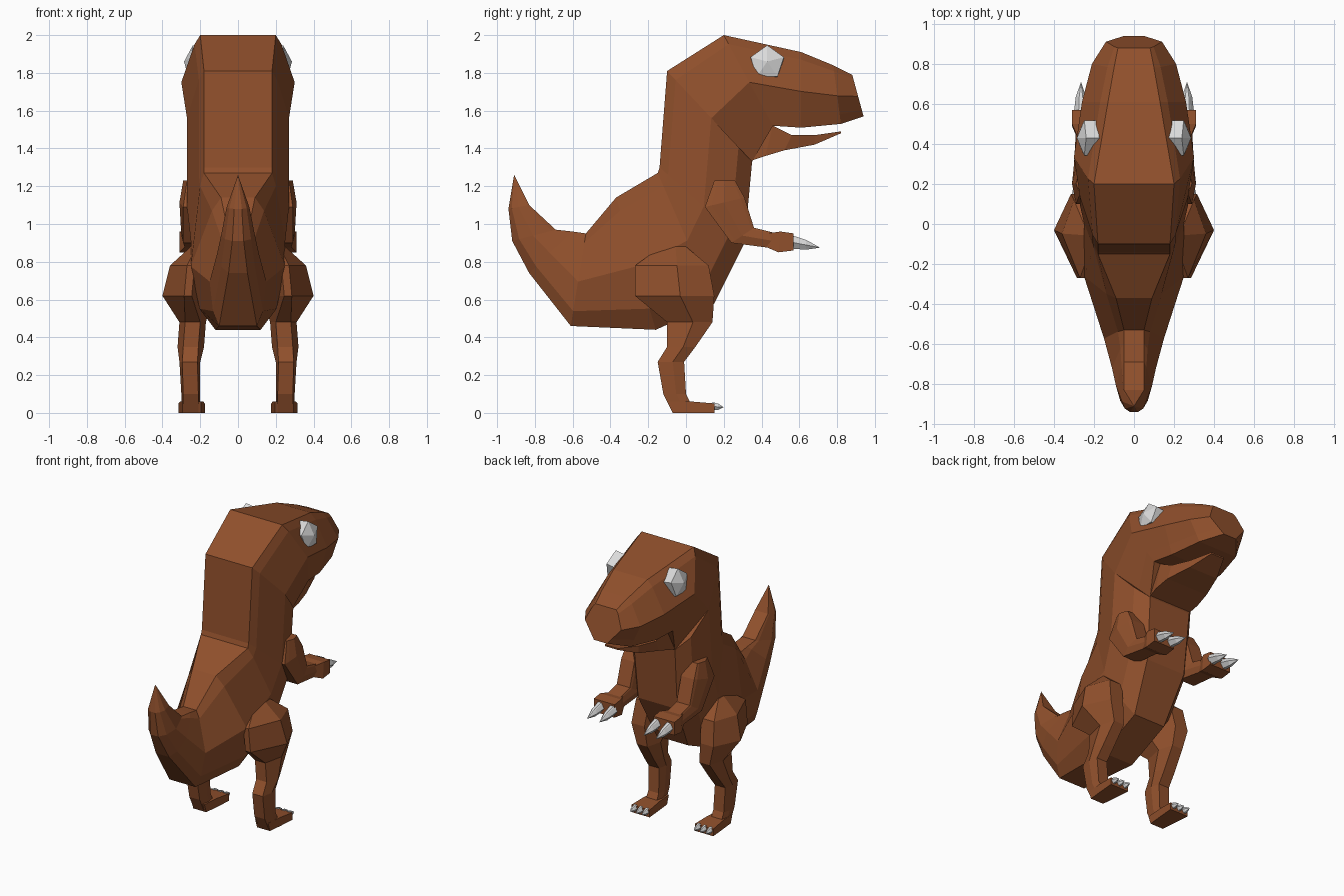
import bpy
import bmesh
from math import pi
from mathutils import Matrix, Vector

old_cube = bpy.data.objects.get("Cube")
if old_cube:
    bpy.data.objects.remove(old_cube, do_unlink=True)


def make_material(name, red, green, blue):
    material = bpy.data.materials.new(name)
    material.use_nodes = True
    color = (red, green, blue, 1)
    material.diffuse_color = color
    material.node_tree.nodes["Principled BSDF"].inputs["Base Color"].default_value = color
    return material


brown_skin = make_material("brown skin", 0.28, 0.08, 0.025)
pale_bone = make_material("pale bone", 0.7, 0.7, 0.7)


def finish_object(name, bm, material, mirrored):
    """Turn a bmesh into a flat shaded object, mirrored over x if wanted."""
    bmesh.ops.remove_doubles(bm, verts=bm.verts, dist=0.0001)
    bmesh.ops.recalc_face_normals(bm, faces=bm.faces)
    mesh = bpy.data.meshes.new(name)
    bm.to_mesh(mesh)
    bm.free()
    mesh.materials.append(material)
    part = bpy.data.objects.new(name, mesh)
    bpy.context.collection.objects.link(part)
    if mirrored:
        part.modifiers.new("Mirror", "MIRROR").use_mirror_merge = False
    return part


def skin_rings(name, rings, material, mirrored=False):
    """Bridge a row of equal sized point rings and cap both ends."""
    bm = bmesh.new()
    loops = [[bm.verts.new(point) for point in ring] for ring in rings]
    for lower, upper in zip(loops, loops[1:]):
        for i in range(len(lower)):
            bm.faces.new((lower[i - 1], lower[i], upper[i], upper[i - 1]))
    bm.faces.new(loops[0])
    bm.faces.new(loops[-1])
    return finish_object(name, bm, material, mirrored)


def profile_ring(section, center_x, fullness):
    """Ring between an upper and a lower y z point.

    One half width gives a box, three give the top, middle and bottom
    of a rounder shape, whose corners in between follow by rule.
    """
    upper, lower, widths = Vector(section[:2]), Vector(section[2:4]), section[4:]
    if len(widths) == 1:
        side = [(widths[0], upper), (widths[0], lower)]
    else:
        top, middle, bottom = widths
        shoulder = top + (middle - top) * 0.3
        chamfer = bottom + (middle - bottom) * fullness
        side = [
            (top, upper),
            (shoulder, upper.lerp(lower, 0.1)),
            (middle, upper.lerp(lower, 0.52)),
            (chamfer, upper.lerp(lower, 0.84)),
            (bottom, lower),
        ]
    ring = [(center_x + width, *point) for width, point in side]
    ring += [(center_x - width, *point) for width, point in reversed(side)]
    return ring


def loft(name, sections, material, center_x=0, fullness=0.33, mirrored=False):
    rings = [profile_ring(section, center_x, fullness) for section in sections]
    return skin_rings(name, rings, material, mirrored)


def claw(name, x, start, end, width):
    """A pair of pointed claws that taper from start to end."""
    sections = []
    for step in (0, 0.5, 1):
        y, z = Vector(start).lerp(Vector(end), step)
        size = width * (1 - step * step)
        sections.append((y, z + size, y, z - size, size / 3, size, size / 3))
    loft(name, sections, pale_bone, center_x=x, mirrored=True)


# Tail, torso and neck: upper y z, lower y z, then half widths
body_sections = [
    (-0.91, 1.26, -0.91, 1.26, 0, 0, 0),
    (-0.83, 1.1, -0.94, 1.08, 0.05, 0.06, 0.02),
    (-0.69, 0.97, -0.92, 0.91, 0.05, 0.09, 0.03),
    (-0.6, 0.96, -0.83, 0.74, 0.05, 0.11, 0.05),
    (-0.53, 0.95, -0.61, 0.46, 0.05, 0.15, 0.1),
    (-0.37, 1.14, -0.16, 0.44, 0.09, 0.25, 0.12),
    (-0.15, 1.27, 0.15, 0.58, 0.18, 0.25, 0.12),
    (-0.14, 1.3, 0.31, 0.9, 0.18, 0.27, 0.15),
    (-0.1, 1.81, 0.35, 1.33, 0.18, 0.27, 0.16),
]
loft("body", body_sections, brown_skin, fullness=0.65)

# Upper head with the snout, starting from the end of the neck
head_sections = [
    body_sections[-1],
    (0.2, 2, 0.46, 1.52, 0.2, 0.3, 0.22),
    (0.61, 1.91, 0.61, 1.51, 0.13, 0.26, 0.2),
    (0.78, 1.84, 0.82, 1.53, 0.1, 0.21, 0.15),
    (0.88, 1.79, 0.94, 1.57, 0.08, 0.14, 0.05),
]
loft("head", head_sections, brown_skin)

# Lower jaw
jaw_sections = [
    (0.3, 1.5, 0.33, 1.33, 0.16),
    (0.46, 1.52, 0.42, 1.36, 0.17),
    (0.56, 1.47, 0.52, 1.39, 0.16),
    (0.68, 1.47, 0.68, 1.42, 0.11),
    (0.82, 1.49, 0.82, 1.48, 0.05),
]
loft("lower_jaw", jaw_sections, brown_skin)

# Legs: height, back y, front y, inner x, outer x
leg_sections = [
    (0.88, -0.13, 0, 0.15, 0.25),
    (0.78, -0.27, 0.12, 0.14, 0.36),
    (0.62, -0.27, 0.15, 0.13, 0.4),
    (0.48, -0.1, 0.14, 0.17, 0.31),
    (0.35, -0.1, 0.05, 0.18, 0.32),
    (0.27, -0.15, -0.01, 0.2, 0.31),
    (0.1, -0.12, 0, 0.2, 0.3),
    (0, -0.07, 0.05, 0.2, 0.3),
]
leg_rings = []
for z, back, front, inner, outer in leg_sections:
    middle_x = (inner + outer) / 2
    middle_y = back + (front - back) * 0.57
    # The thigh comes to a narrow edge at the back
    back_flat, front_flat = (0.02, 0.05) if z > 0.5 else (0.04, 0.04)
    leg_rings.append([
        (middle_x - back_flat, back, z), (middle_x + back_flat, back, z), (outer, middle_y, z),
        (middle_x + front_flat, front, z), (middle_x - front_flat, front, z), (inner, middle_y, z),
    ])
skin_rings("legs", leg_rings, brown_skin, mirrored=True)

# Feet
foot_sections = [
    (-0.09, 0.06, -0.07, 0, 0.05),
    (0.03, 0.06, 0.03, 0, 0.06),
    (0.15, 0.05, 0.15, 0, 0.07),
]
loft("feet", foot_sections, brown_skin, center_x=0.245, mirrored=True)

# Arms, with a wider block for the hand
arm_sections = [
    (0.26, 1.23, 0.15, 1.23, 0.04, 0.06, 0.04),
    (0.31, 1.14, 0.1, 1.09, 0.05, 0.08, 0.06),
    (0.36, 0.98, 0.24, 0.9, 0.05, 0.07, 0.06),
    (0.48, 0.95, 0.47, 0.87, 0.05, 0.06, 0.05),
]
loft("arms", arm_sections, brown_skin, center_x=0.23, mirrored=True)
hand_sections = [
    (0.43, 0.95, 0.42, 0.88, 0.05),
    (0.5, 0.96, 0.49, 0.85, 0.08),
    (0.57, 0.95, 0.57, 0.86, 0.08),
]
loft("hands", hand_sections, brown_skin, center_x=0.23, mirrored=True)

# Claws on the hands and feet
for number, x in enumerate((0.17, 0.265)):
    claw(f"hand_claws_{number}", x, (0.56, 0.905), (0.71, 0.875), 0.035)
for number, x in enumerate((0.2, 0.245, 0.29)):
    claw(f"toe_claws_{number}", x, (0.14, 0.035), (0.2, 0.03), 0.022)

# Faceted five sided eyes, each with a corner pointing outwards
eye_mesh = bmesh.new()
bmesh.ops.create_uvsphere(eye_mesh, u_segments=5, v_segments=3, radius=0.107)
turn = Matrix.Rotation(pi / 2, 4, "Y") @ Matrix.Rotation(pi / 2, 4, "Z")
squash = Matrix.Diagonal((0.62, 1, 1, 1))
tilt = Matrix.Rotation(-0.15, 4, "Y")
place = Matrix.Translation((0.22, 0.43, 1.85))
bmesh.ops.transform(eye_mesh, matrix=place @ tilt @ squash @ turn, verts=eye_mesh.verts)
finish_object("eyes", eye_mesh, pale_bone, mirrored=True)
